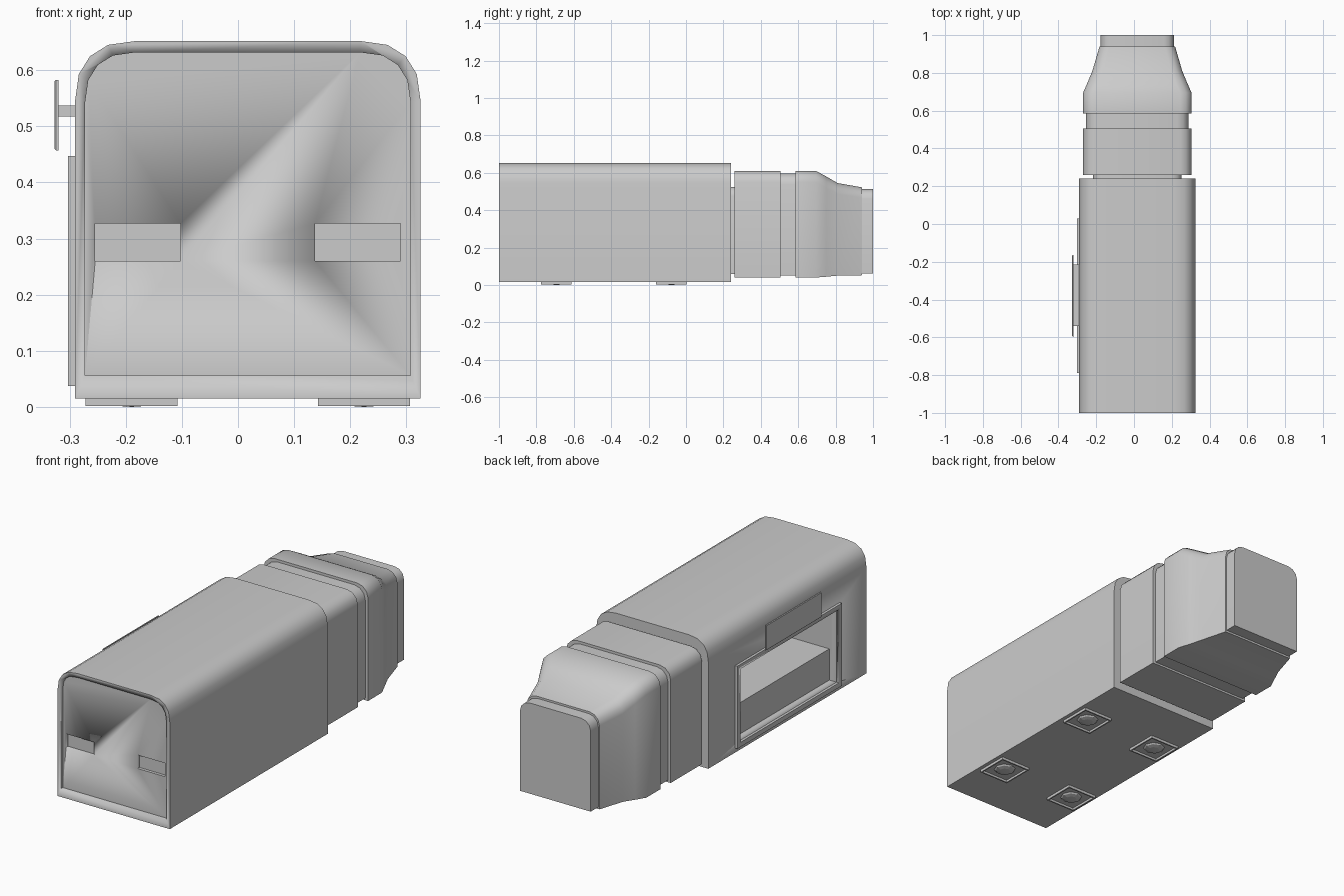
import bpy, bmesh, math

if "Cube" in bpy.data.objects:
    bpy.data.objects.remove(bpy.data.objects["Cube"])

CX = 0.0175  # centreline of the truck body


def link(name, bm, angle=35):
    bmesh.ops.recalc_face_normals(bm, faces=bm.faces)
    me = bpy.data.meshes.new(name)
    bm.to_mesh(me)
    bm.free()
    ob = bpy.data.objects.new(name, me)
    bpy.context.collection.objects.link(ob)
    bpy.ops.object.select_all(action='DESELECT')
    ob.select_set(True)
    bpy.context.view_layer.objects.active = ob
    bpy.ops.object.shade_smooth_by_angle(angle=math.radians(angle))
    return ob


def box_bm(x0, x1, y0, y1, z0, z1):
    bm = bmesh.new()
    bmesh.ops.create_cube(bm, size=1)
    for v in bm.verts:
        v.co = ((x0 + x1) / 2 + v.co.x * (x1 - x0),
                (y0 + y1) / 2 + v.co.y * (y1 - y0),
                (z0 + z1) / 2 + v.co.z * (z1 - z0))
    return bm


def box(name, *dims):
    return link(name, box_bm(*dims))


def arch(half, z0, z1, r, seg, power):
    """Section with a flat bottom and rounded top corners."""
    right = []
    for i in range(seg + 1):
        a = math.pi / 2 * i / seg
        c = max(math.cos(a), 0) ** (2 / power)
        s = max(math.sin(a), 0) ** (2 / power)
        right.append((half - r * (1 - c), z1 - r * (1 - s)))
    right.insert(0, (half, z0))
    return right + [(-x, z) for x, z in reversed(right)]


def loft(name, stations, seg=4, power=2.4):
    """Stations are (y, half width, bottom, top, corner radius)."""
    bm = bmesh.new()
    rings = [[bm.verts.new((CX + x, y, z)) for x, z in arch(h, z0, z1, r, seg, power)]
             for y, h, z0, z1, r in stations]
    n = len(rings[0])
    for a, b in zip(rings, rings[1:]):
        for i in range(n):
            j = (i + 1) % n
            bm.faces.new((a[i], a[j], b[j], b[i]))
    bm.faces.new(rings[0])
    bm.faces.new(rings[-1])
    return link(name, bm)


def cut(ob, *cutters):
    for c in cutters:
        c.hide_render = True
        m = ob.modifiers.new("cut", 'BOOLEAN')
        m.operation, m.solver, m.object = 'DIFFERENCE', 'EXACT', c
        bpy.context.view_layer.objects.active = ob
        with bpy.context.temp_override(object=ob, active_object=ob):
            bpy.ops.object.modifier_move_to_index(modifier=m.name, index=0)
            bpy.ops.object.modifier_apply(modifier=m.name)


# Cargo body with recessed end panel, slots and serving hatch
body = loft("cargo_body", [(-1, 0.308, 0.015, 0.652, 0.107), (0.24, 0.308, 0.015, 0.652, 0.107)])
hatch_frame = box("hatch_frame", -0.303, -0.29, -0.79, 0.03, 0.037, 0.447)
panel_cut = loft("panel_cutter", [(-1.05, 0.29, 0.056, 0.632, 0.09), (-0.985, 0.29, 0.056, 0.632, 0.09)])
slots = [box("slot_cutter", CX + s * 0.196 - 0.076, CX + s * 0.196 + 0.076, -1.04, -0.97, 0.26, 0.327)
         for s in (-1, 1)]
opening = box("opening_cutter", -0.35, -0.25, -0.767, 0.007, 0.06, 0.424)
cavity = box("cavity_cutter", -0.26, 0.03, -0.767, 0.007, 0.215, 0.424)
cut(body, panel_cut, *slots, opening, cavity)
cut(hatch_frame, opening)
for c in (panel_cut, *slots, opening, cavity):
    bpy.data.objects.remove(c)

# Sign board and its bracket above the hatch
bm = box_bm(-0.327, -0.32, -0.597, -0.163, 0.457, 0.583)
outer = [f for f in bm.faces if f.calc_center_median().x < -0.3265]
bmesh.ops.bevel(bm, geom=list(outer[0].edges), offset=0.003, segments=1, affect='EDGES')
link("sign_board", bm)
box("sign_bracket", -0.321, -0.289, -0.54, -0.215, 0.518, 0.537)

# Connecting neck, cab sections, tapered nose and end block
loft("neck", [(0.23, 0.235, 0.06, 0.525, 0.05), (0.27, 0.235, 0.06, 0.525, 0.05)], 3, 2)
loft("cab_rear", [(0.26, 0.287, 0.04, 0.61, 0.06), (0.505, 0.287, 0.04, 0.61, 0.06)], 3, 2)
loft("cab_groove", [(0.495, 0.272, 0.05, 0.597, 0.06), (0.595, 0.272, 0.05, 0.597, 0.06)], 3, 2)
loft("cab_nose", [(0.585, 0.287, 0.04, 0.61, 0.06), (0.695, 0.287, 0.04, 0.61, 0.06),
                  (0.75, 0.263, 0.044, 0.58, 0.06), (0.81, 0.238, 0.05, 0.545, 0.058),
                  (0.94, 0.2, 0.052, 0.522, 0.055)], 3, 2)
loft("nose_block", [(0.93, 0.194, 0.062, 0.512, 0.052), (1, 0.194, 0.062, 0.512, 0.052)], 3, 2)

# Four square foot mounts, each with a faceted dome
for x in (-0.1895, 0.2245):
    for y in (-0.693, -0.078):
        bm = box_bm(x - 0.082, x + 0.082, y - 0.082, y + 0.082, 0.002, 0.016)
        bottom = min(bm.faces, key=lambda f: f.calc_center_median().z)
        bmesh.ops.inset_region(bm, faces=[bottom], thickness=0.01)
        bmesh.ops.translate(bm, verts=list(bottom.verts), vec=(0, 0, 0))
        pit = bmesh.ops.extrude_discrete_faces(bm, faces=[bottom])["faces"][0]
        bmesh.ops.translate(bm, verts=list(pit.verts), vec=(0, 0, 0.011))
        link("foot_mount", bm)
        bm = bmesh.new()
        bmesh.ops.create_uvsphere(bm, u_segments=8, v_segments=6, radius=1)
        for v in bm.verts:
            v.co = (x + v.co.x * 0.052, y + v.co.y * 0.052, 0.014 + v.co.z * 0.014)
        link("foot_dome", bm, 10)
